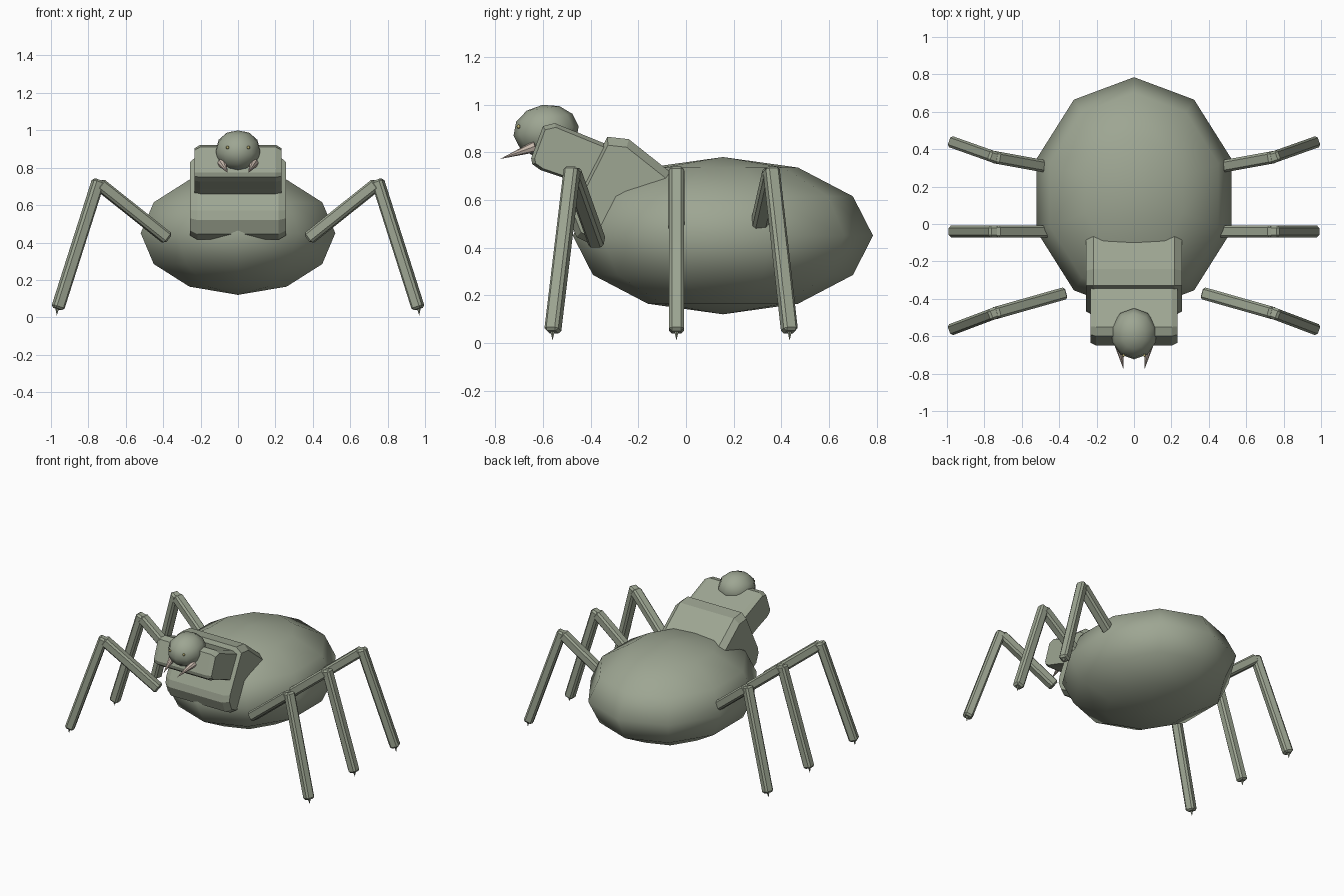
import bpy, bmesh, math
from mathutils import Vector, Matrix

if "Cube" in bpy.data.objects:
    bpy.data.objects.remove(bpy.data.objects["Cube"])


def material(name, rgb):
    m = bpy.data.materials.new(name)
    m.diffuse_color = (*rgb, 1)
    m.use_nodes = True
    m.node_tree.nodes["Principled BSDF"].inputs["Base Color"].default_value = m.diffuse_color
    return m


GREEN = material("grey_green", (0.34, 0.38, 0.29))
BONE = material("pale_bone", (0.60, 0.50, 0.43))
AMBER = material("dull_amber", (0.50, 0.45, 0.18))


def finish(bm, name, mat, smooth=False):
    bmesh.ops.recalc_face_normals(bm, faces=bm.faces[:])
    me = bpy.data.meshes.new(name)
    bm.to_mesh(me)
    bm.free()
    me.materials.append(mat)
    for p in me.polygons:
        p.use_smooth = smooth
    ob = bpy.data.objects.new(name, me)
    bpy.context.collection.objects.link(ob)
    return ob


def ellipsoid(name, centre, radii, mat, segments=10, rings=6, tilt=0):
    """Low-poly sphere with one column of vertices on the y axis."""
    bm = bmesh.new()
    bmesh.ops.create_uvsphere(bm, u_segments=segments, v_segments=rings, radius=1)
    v = max((v for v in bm.verts if abs(v.co.z) < 0.01), key=lambda v: v.co.y)
    turn = math.pi / 2 - math.atan2(v.co.y, v.co.x)
    mat4 = (Matrix.Translation(centre) @ Matrix.Rotation(tilt, 4, 'X')
            @ Matrix.Diagonal((*radii, 1)) @ Matrix.Rotation(turn, 4, 'Z'))
    bm.transform(mat4)
    return finish(bm, name, mat, True)


def side_profile(name, points, half, bevel, inset):
    """Side outline (y, z) drawn across x, chamfered at both flanks."""
    bm = bmesh.new()
    cy = sum(p[0] for p in points) / len(points)
    cz = sum(p[1] for p in points) / len(points)
    rings = []
    for x, s in ((-half, inset), (bevel - half, 1), (half - bevel, 1), (half, inset)):
        rings.append([bm.verts.new((x, cy + (y - cy) * s, cz + (z - cz) * s))
                      for y, z in points])
    n = len(points)
    for a, b in zip(rings, rings[1:]):
        for i in range(n):
            bm.faces.new((a[i], a[(i + 1) % n], b[(i + 1) % n], b[i]))
    bm.faces.new(rings[0])
    bm.faces.new(rings[-1])
    return finish(bm, name, GREEN)


def bar(name, a, b, width, bevel=0.012):
    """Chamfered square bar between two points."""
    a, b = Vector(a), Vector(b)
    d = (b - a).normalized()
    side = d.cross(Vector((0, 0, 1))).normalized()
    up = side.cross(d)
    rot = Matrix((side, up, d)).transposed().to_4x4()
    bm = bmesh.new()
    bmesh.ops.create_cube(bm, size=1)
    bm.transform(Matrix.Diagonal((width, width, (b - a).length, 1)))
    bmesh.ops.bevel(bm, geom=bm.edges[:], offset=bevel, segments=1, affect='EDGES')
    bm.transform(Matrix.Translation((a + b) / 2) @ rot)
    return finish(bm, name, GREEN)


def spike(name, base, tip, radius, mat, sides=6):
    base, tip = Vector(base), Vector(tip)
    bm = bmesh.new()
    bmesh.ops.create_cone(bm, cap_ends=True, segments=sides, radius1=radius,
                          radius2=0, depth=(tip - base).length)
    rot = (tip - base).to_track_quat('Z', 'Y').to_matrix().to_4x4()
    bm.transform(Matrix.Translation((base + tip) / 2) @ rot)
    return finish(bm, name, mat)


# Body masses
ellipsoid("abdomen", (0, 0.155, 0.45), (0.547, 0.63, 0.33), GREEN)
ellipsoid("head", (0, -0.587, 0.89), (0.125, 0.138, 0.11), GREEN, tilt=math.radians(8))
side_profile("thorax", [(-0.33, 0.865), (-0.24, 0.855), (0.0, 0.665), (-0.08, 0.42),
                        (-0.40, 0.415), (-0.46, 0.445), (-0.49, 0.52), (-0.48, 0.57)],
             0.257, 0.04, 0.87)
side_profile("neck", [(-0.60, 0.91), (-0.55, 0.922), (-0.30, 0.82), (-0.36, 0.63),
                      (-0.50, 0.688), (-0.61, 0.725), (-0.645, 0.75), (-0.65, 0.775)],
             0.232, 0.03, 0.88)

# Legs: hip, knee and foot positions in plan
LEGS = {"front": ((0.375, -0.372), (0.745, -0.477), (0.965, -0.560)),
        "middle": ((0.375, -0.040), (0.745, -0.040), (0.965, -0.040)),
        "rear": ((0.375, 0.290), (0.745, 0.357), (0.965, 0.435))}

for label, s in (("left", -1), ("right", 1)):
    for row, (hip, knee, foot) in LEGS.items():
        tag = f"{row}_{label}"
        h = Vector((s * hip[0], hip[1], 0.42))
        k = Vector((s * knee[0], knee[1], 0.715))
        f = Vector((s * foot[0], foot[1], 0.045))
        bar(f"{tag}_upper_leg", h, k, 0.066)
        bar(f"{tag}_lower_leg", k + Vector((0, 0, 0.02)), f, 0.062)
        spike(f"{tag}_claw", f + Vector((0, 0, 0.02)),
              f + Vector((s * 0.004, 0, -0.035)), 0.015, GREEN)
    # Fangs and eyes
    spike(f"{label}_fang", (s * 0.085, -0.63, 0.825), (s * 0.055, -0.78, 0.772),
          0.025, BONE, 8)
    ellipsoid(f"{label}_eye", (s * 0.056, -0.703, 0.908), (0.008, 0.008, 0.008), AMBER, 8, 6)
